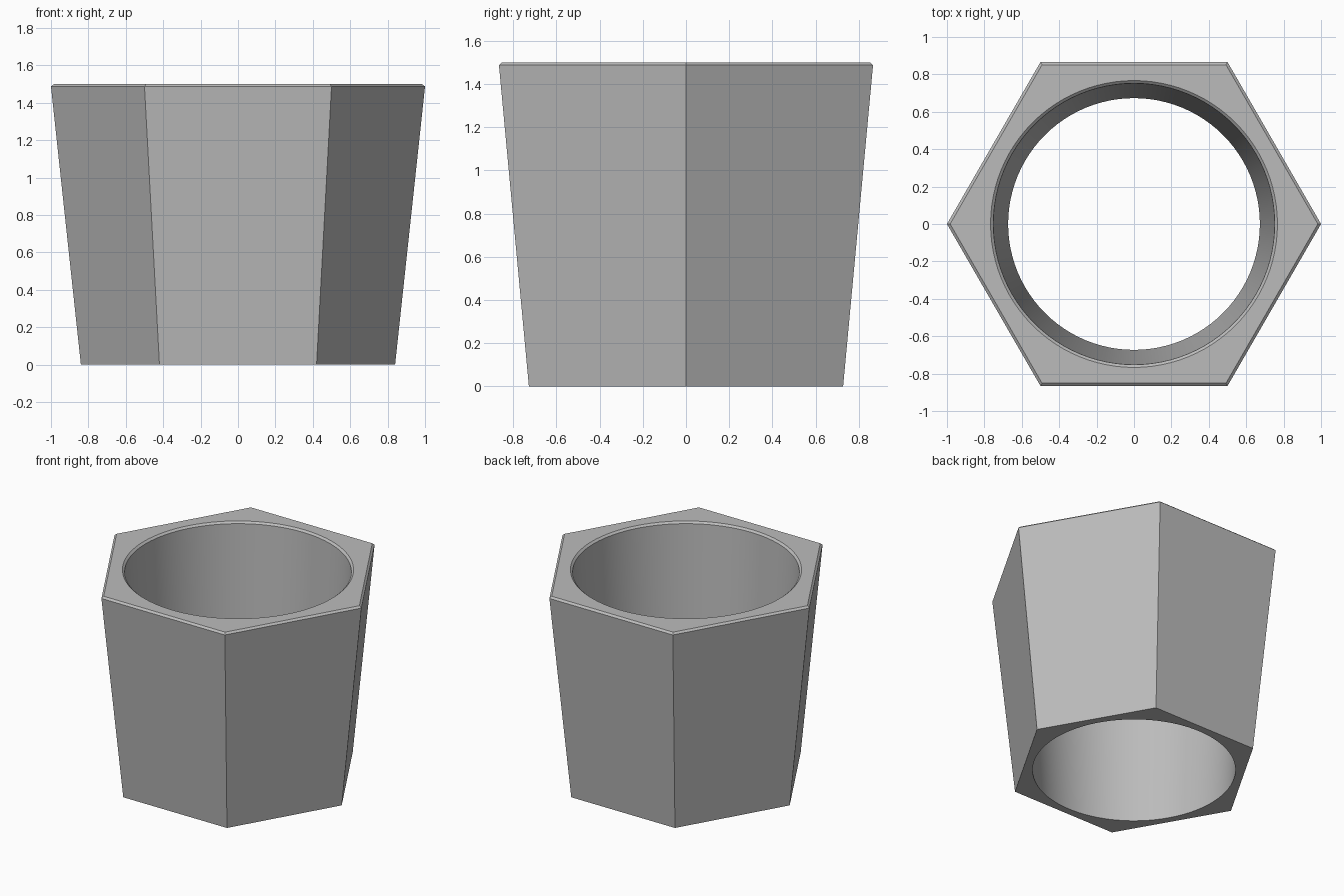
import bpy
import bmesh
from math import cos, sin, tau, radians

cube = bpy.data.objects.get("Cube")
if cube:
    bpy.data.objects.remove(cube, do_unlink=True)

SIDES = 6
STEPS = 16                # bore segments per outer side
SEGMENTS = SIDES * STEPS
HEIGHT = 1.5
RIM = 1.487               # height where both chamfers start

# Single plain grey
grey = bpy.data.materials.new("plain_grey")
grey.use_nodes = True
colour = (0.5, 0.5, 0.5, 1)
grey.diffuse_color = colour
grey.node_tree.nodes["Principled BSDF"].inputs["Base Color"].default_value = colour

bm = bmesh.new()


def ring(count, radius, z):
    return [bm.verts.new((radius * cos(tau * i / count),
                          radius * sin(tau * i / count), z))
            for i in range(count)]


def skin(profile, count):
    """Stack rings along a (radius, height) profile and join them with quads."""
    rings = [ring(count, r, z) for r, z in profile]
    for low, high in zip(rings, rings[1:]):
        for i in range(count):
            j = (i + 1) % count
            bm.faces.new((low[i], low[j], high[j], high[i]))
    return rings


def cap(hexagon, circle):
    """Flat face between one outer side and its arc of the bore."""
    for i in range(SIDES):
        arc = [circle[(i * STEPS + k) % SEGMENTS] for k in range(STEPS + 1)]
        bm.faces.new([hexagon[(i + 1) % SIDES], hexagon[i]] + arc)


# Tapered six-sided outside with a chamfered top edge
outer = skin([(0.84, 0), (1.0, RIM), (0.983, HEIGHT)], SIDES)
# Tapered round bore with a chamfered mouth
bore = skin([(0.673, 0), (0.752, RIM), (0.767, HEIGHT)], SEGMENTS)
# Flat bottom and top
cap(outer[0], bore[0])
cap(outer[-1], bore[-1])
bmesh.ops.recalc_face_normals(bm, faces=bm.faces)

mesh = bpy.data.meshes.new("hexagonal_sleeve")
bm.to_mesh(mesh)
bm.free()
mesh.materials.append(grey)
sleeve = bpy.data.objects.new("hexagonal_sleeve", mesh)
bpy.context.collection.objects.link(sleeve)

# Smooth the bore while keeping the corners crisp
bpy.ops.object.select_all(action="DESELECT")
sleeve.select_set(True)
bpy.context.view_layer.objects.active = sleeve
bpy.ops.object.shade_smooth_by_angle(angle=radians(30))
